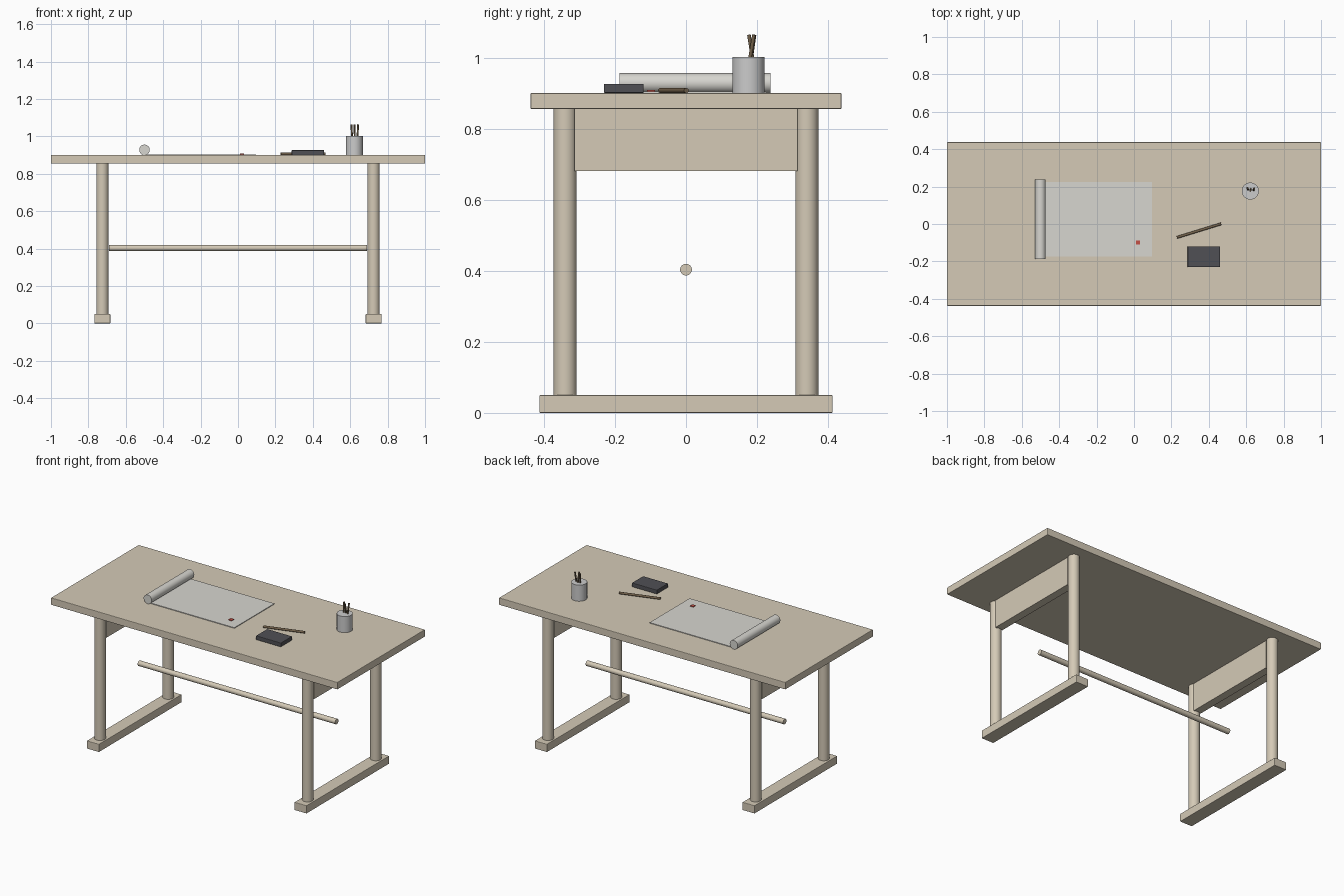
import bpy
import math
from mathutils import Vector

if "Cube" in bpy.data.objects:
    bpy.data.objects.remove(bpy.data.objects["Cube"])


def material(name, rgb):
    m = bpy.data.materials.new(name)
    m.diffuse_color = (*rgb, 1)
    m.use_nodes = True
    m.node_tree.nodes["Principled BSDF"].inputs["Base Color"].default_value = m.diffuse_color
    return m


WOOD = material("wood", (0.66, 0.59, 0.47))
PAPER = material("paper", (0.68, 0.67, 0.63))
CERAMIC = material("ceramic", (0.62, 0.62, 0.61))
STONE = material("stone", (0.08, 0.08, 0.09))
BAMBOO = material("bamboo", (0.17, 0.12, 0.07))
RED = material("red", (0.55, 0.08, 0.06))


def box(name, lo, hi, mat, bevel=0.0):
    """Box between two corners, optionally with softened edges."""
    lo, hi = Vector(lo), Vector(hi)
    bpy.ops.mesh.primitive_cube_add(size=1, location=(lo + hi) / 2)
    ob = bpy.context.object
    ob.name = name
    ob.scale = hi - lo
    bpy.ops.object.transform_apply(location=False, rotation=False, scale=True)
    ob.data.materials.append(mat)
    if bevel:
        mod = ob.modifiers.new("soft_edges", "BEVEL")
        mod.width = bevel
        mod.segments = 2
    return ob


def rod(name, a, b, radius, mat, sides=32):
    """Smooth cylinder running from point a to point b."""
    a, b = Vector(a), Vector(b)
    bpy.ops.mesh.primitive_cylinder_add(vertices=sides, radius=radius,
                                        depth=(b - a).length, location=(a + b) / 2)
    ob = bpy.context.object
    ob.name = name
    ob.rotation_euler = (b - a).to_track_quat("Z", "Y").to_euler()
    ob.data.materials.append(mat)
    bpy.ops.object.shade_smooth_by_angle(angle=math.radians(40))
    return ob


# Table top
TOP = 0.90
box("table_top", (-1, -0.4375, 0.855), (1, 0.4375, TOP), WOOD, 0.003)

# End frames: foot, two round legs and an apron on each side
for side, sx in (("left", -1), ("right", 1)):
    x = 0.725 * sx
    box(f"{side}_foot", (x - 0.0425, -0.4125, 0), (x + 0.0425, 0.4125, 0.05), WOOD, 0.003)
    box(f"{side}_apron", (x - 0.025, -0.314, 0.68), (x + 0.025, 0.314, 0.855), WOOD)
    for end, sy in (("front", -1), ("back", 1)):
        rod(f"{side}_{end}_leg", (x, 0.34 * sy, 0.05), (x, 0.34 * sy, 0.855), 0.0325, WOOD)

# Long round stretcher
rod("stretcher", (-0.69, 0, 0.403), (0.69, 0, 0.403), 0.0165, WOOD)

# Scroll: open sheet, rolled end and red seal mark
box("scroll_sheet", (-0.5, -0.175, TOP), (0.097, 0.225, TOP + 0.004), PAPER)
rod("scroll_roll", (-0.5, -0.187, TOP + 0.028), (-0.5, 0.238, TOP + 0.028), 0.028, PAPER)
box("seal_mark", (0.01, -0.11, TOP + 0.003), (0.033, -0.087, TOP + 0.008), RED)

# Ink stone and loose brush
box("ink_stone", (0.287, -0.231, TOP), (0.461, -0.119, TOP + 0.026), STONE, 0.003)
rod("loose_brush", (0.229, -0.072, TOP + 0.007), (0.466, 0.001, TOP + 0.007), 0.007, BAMBOO, 16)

# Brush pot with standing brushes
rod("brush_pot", (0.622, 0.176, TOP), (0.622, 0.176, 1.002), 0.0455, CERAMIC, 40)
brushes = [((0.611, 0.181), (0.606, 0.193)),
           ((0.625, 0.190), (0.622, 0.177)),
           ((0.638, 0.177), (0.642, 0.191))]
for i, (a, b) in enumerate(brushes):
    rod(f"standing_brush_{i + 1}", (*a, 0.98), (*b, 1.064), 0.005, BAMBOO, 16)
